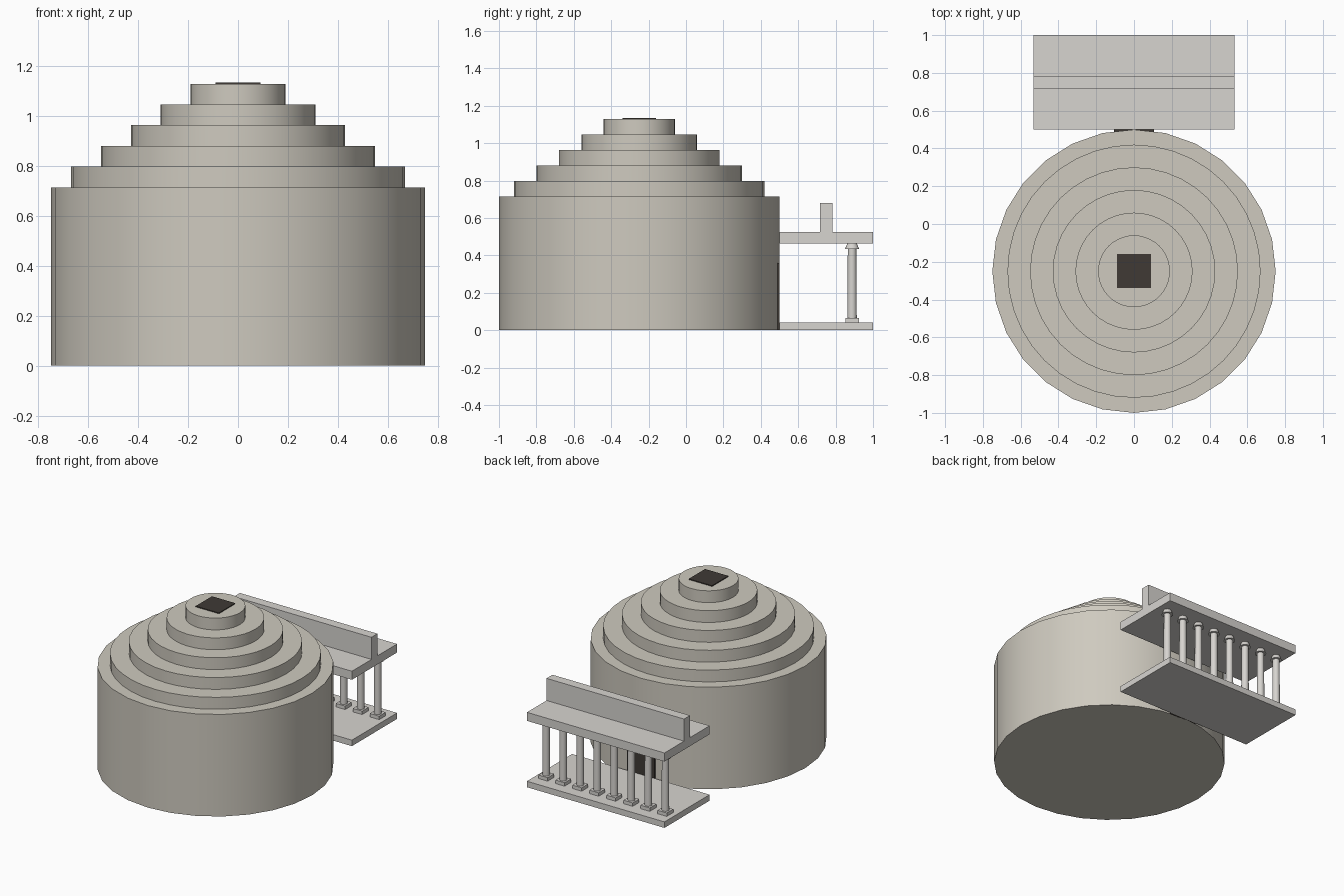
import bpy, bmesh, math
from mathutils import Matrix

if "Cube" in bpy.data.objects:
    bpy.data.objects.remove(bpy.data.objects["Cube"])


def material(name, rgb):
    m = bpy.data.materials.new(name)
    m.diffuse_color = (*rgb, 1)
    m.use_nodes = True
    m.node_tree.nodes["Principled BSDF"].inputs["Base Color"].default_value = m.diffuse_color
    return m


STONE = material("warm_stone", (0.62, 0.59, 0.52))
MARBLE = material("pale_stone", (0.68, 0.66, 0.63))
DARK = material("dark_opening", (0.05, 0.042, 0.036))


def finish(name, bm, mat, smooth=False):
    bmesh.ops.recalc_face_normals(bm, faces=bm.faces)
    me = bpy.data.meshes.new(name)
    bm.to_mesh(me)
    bm.free()
    ob = bpy.data.objects.new(name, me)
    bpy.context.collection.objects.link(ob)
    me.materials.append(mat)
    if smooth:
        bpy.ops.object.select_all(action='DESELECT')
        ob.select_set(True)
        bpy.context.view_layer.objects.active = ob
        bpy.ops.object.shade_smooth_by_angle(angle=math.radians(35))
    return ob


def box(name, x0, x1, y0, y1, z0, z1, mat):
    bm = bmesh.new()
    mtx = Matrix.Translation(((x0 + x1) / 2, (y0 + y1) / 2, (z0 + z1) / 2)) \
        @ Matrix.Diagonal((x1 - x0, y1 - y0, z1 - z0, 1))
    bmesh.ops.create_cube(bm, size=1, matrix=mtx)
    return finish(name, bm, mat)


def frustum(name, x, y, z0, z1, r0, r1, sides, mat):
    bm = bmesh.new()
    bmesh.ops.create_cone(bm, cap_ends=True, segments=sides, radius1=r0, radius2=r1,
                          depth=z1 - z0, matrix=Matrix.Translation((x, y, (z0 + z1) / 2)))
    return finish(name, bm, mat, smooth=True)


CY = -0.25   # centre of the rotunda

# Drum and stepped dome
frustum("drum", 0, CY, 0, 0.715, 0.75, 0.75, 28, STONE)
STEP = 0.083
for i in range(5):
    r = 0.67 - 0.12 * i
    z = 0.715 + STEP * i
    frustum(f"dome_step_{i + 1}", 0, CY, z, z + STEP, r, r, 40, STONE)

# Roof opening and doorway
box("roof_opening", -0.09, 0.09, CY - 0.09, CY + 0.09, 1.125, 1.136, DARK)
box("doorway", -0.105, 0.105, 0.485, 0.501, 0, 0.36, DARK)

# Porch slabs and attic wall
W = 0.533
box("porch_floor", -W, W, 0.5, 1.0, 0, 0.042, MARBLE)
box("porch_roof", -W, W, 0.5, 1.0, 0.465, 0.525, MARBLE)
box("attic_wall", -W, W, 0.717, 0.783, 0.525, 0.68, MARBLE)

# Colonnade
PY = 0.888
for i in range(8):
    x = -0.462 + 0.132 * i
    box(f"column_base_{i + 1}", x - 0.036, x + 0.036, PY - 0.036, PY + 0.036, 0.042, 0.066, MARBLE)
    frustum(f"column_shaft_{i + 1}", x, PY, 0.066, 0.436, 0.025, 0.023, 16, MARBLE)
    frustum(f"column_capital_{i + 1}", x, PY, 0.434, 0.465, 0.038, 0.025, 16, MARBLE)
